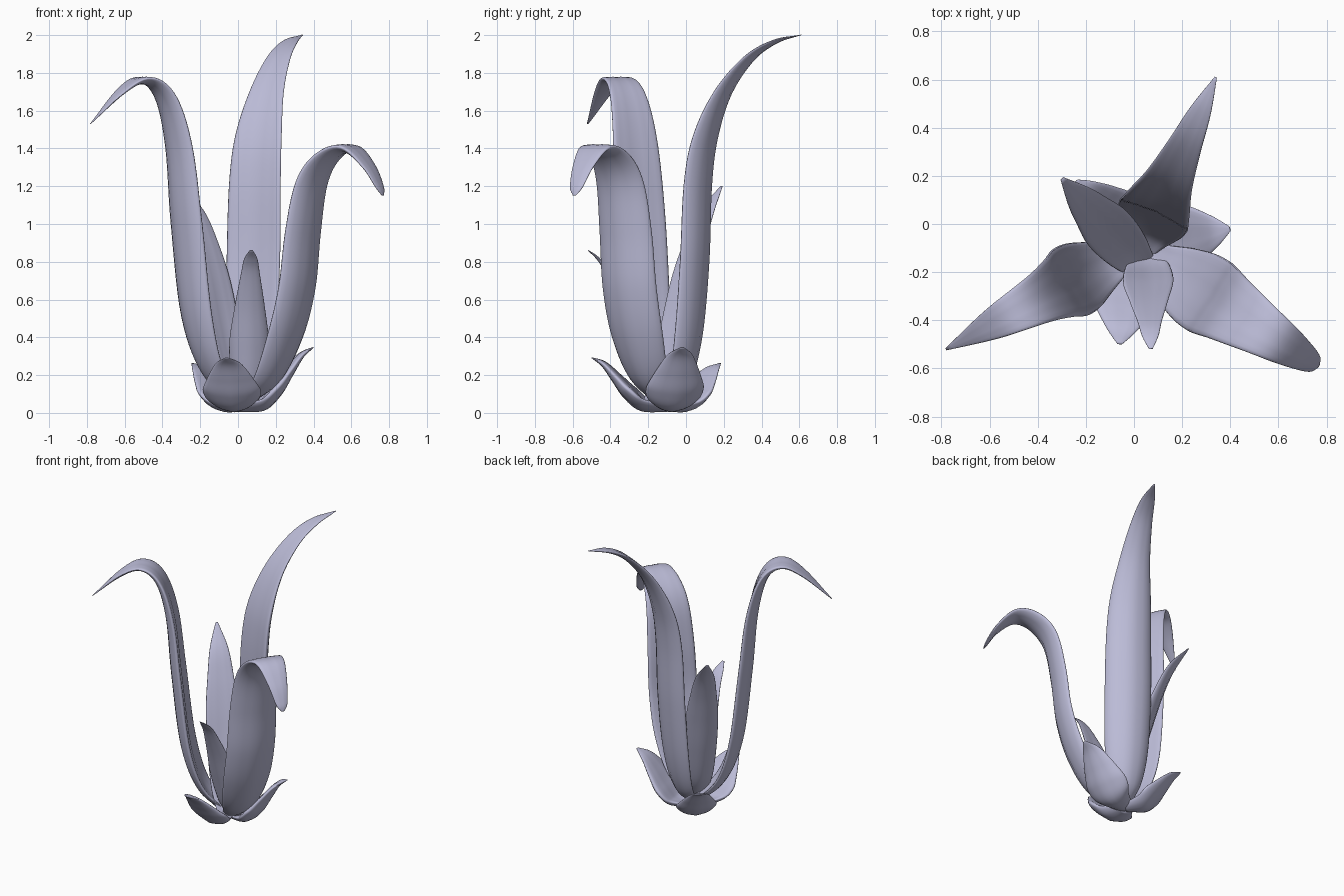
import bpy
import bmesh
import math
from mathutils import Vector

cube = bpy.data.objects.get("Cube")
if cube:
    bpy.data.objects.remove(cube, do_unlink=True)

# Single leaf colour
leaf_colour = (0.50, 0.50, 0.68, 1.0)
leaf_material = bpy.data.materials.new("pale_lavender")
leaf_material.use_nodes = True
leaf_material.diffuse_color = leaf_colour
leaf_material.node_tree.nodes["Principled BSDF"].inputs["Base Color"].default_value = leaf_colour

STEPS = 7      # samples between two profile points
RING = 24      # vertices around a leaf cross-section
CUP = 0.38     # how far the leaf edges curl inward at the base
THICK = 0.23   # half thickness relative to half width


def smooth_path(points):
    """Catmull-Rom interpolation through the profile points."""
    pts = [Vector(p) for p in points]
    pts = [pts[0] * 2 - pts[1]] + pts + [pts[-1] * 2 - pts[-2]]
    path = []
    for a, b, c, d in zip(pts, pts[1:], pts[2:], pts[3:]):
        for i in range(STEPS):
            t = i / STEPS
            path.append((b * 2 + (c - a) * t + (a * 2 - b * 5 + c * 4 - d) * t ** 2
                         + (b * 3 - a - c * 3 + d) * t ** 3) / 2)
    path.append(pts[-2])
    return path


def make_leaf(name, base, tip, profile):
    """Sweep a fleshy cupped section along a spine; profile = (reach, height, half width)."""
    base, tip = Vector((*base, 0)), Vector((*tip, 0))
    up = Vector((0, 0, 1))
    side = up.cross(tip - base).normalized()
    path = smooth_path(profile)
    spine = [base.lerp(tip, p.x) + up * p.y for p in path]
    last = len(spine) - 1

    bm = bmesh.new()
    rings = []
    for i, (centre, p) in enumerate(zip(spine, path)):
        tangent = (spine[min(i + 1, last)] - spine[max(i - 1, 0)]).normalized()
        outward = side.cross(tangent).normalized()
        width = max(p.z, 0.003)
        cup = CUP * (1 - p.x)   # leaves flatten toward the tip
        ring = []
        for k in range(RING):
            angle = math.tau * k / RING
            u = math.cos(angle)
            # cupped edges, rounded rim and faint lengthwise ribs
            depth = cup * u * u + THICK * (1 - math.sin(angle))
            depth -= 0.015 * math.cos(3 * math.pi * u) * (1 - u * u)
            ring.append(bm.verts.new(centre + side * width * u - outward * width * depth))
        rings.append(ring)

    for lower, upper in zip(rings, rings[1:]):
        for k in range(RING):
            n = (k + 1) % RING
            bm.faces.new((lower[k], lower[n], upper[n], upper[k]))
    bm.faces.new(rings[0])
    bm.faces.new(rings[-1])
    bmesh.ops.recalc_face_normals(bm, faces=bm.faces)
    for face in bm.faces:
        face.smooth = True

    mesh = bpy.data.meshes.new(name)
    bm.to_mesh(mesh)
    bm.free()
    mesh.materials.append(leaf_material)
    obj = bpy.data.objects.new(name, mesh)
    bpy.context.collection.objects.link(obj)


# Three long arching leaves
make_leaf("tall_back_leaf", (.02, -.1), (.34, .61), [
    (0, .03, .06), (.15, .15, .11), (.24, .4, .145), (.29, .8, .155), (.31, 1.2, .15),
    (.355, 1.45, .135), (.46, 1.68, .1), (.63, 1.86, .07), (.81, 1.955, .045), (1, 2, .005)])

make_leaf("right_arching_leaf", (0, -.1), (-.78, -.52), [
    (0, .03, .05), (.22, .2, .11), (.35, .5, .15), (.42, 1, .155), (.46, 1.4, .135),
    (.53, 1.65, .11), (.64, 1.74, .085), (.79, 1.685, .055), (1, 1.53, .005)])

make_leaf("left_arching_leaf", (.03, -.12), (.765, -.59), [
    (0, .03, .05), (.22, .15, .12), (.37, .38, .16), (.46, .65, .168), (.5, .95, .163),
    (.55, 1.2, .148), (.64, 1.33, .125), (.76, 1.375, .095), (.89, 1.29, .065),
    (.97, 1.19, .04), (1, 1.15, .01)])

# Two shorter inner leaves
make_leaf("short_front_leaf", (.055, -.14), (.07, -.52), [
    (0, .03, .05), (.2, .15, .09), (.38, .35, .105), (.55, .55, .08),
    (.74, .73, .05), (.87, .81, .035), (1, .86, .008)])

make_leaf("inner_back_leaf", (.02, -.16), (-.3, .19), [
    (0, .05, .06), (.2, .2, .09), (.38, .45, .105), (.53, .7, .105),
    (.66, .9, .085), (.8, 1.06, .06), (1, 1.2, .008)])

# Small cupped leaves around the base share one profile
base_profile = [(0, .005, .06), (.35, .012, .13), (.57, .08, .155),
                (.72, .165, .12), (.86, .245, .07), (1, .29, .01)]
for name, base, tip, height, width in (
        ("front_base_leaf", (-.01, -.1), (-.06, -.5), 1, 1),
        ("left_base_leaf", (0, -.09), (.4, -.02), 1.19, 1),
        ("back_base_leaf", (0, -.08), (-.24, .18), .9, .85)):
    make_leaf(name, base, tip, [(r, z * height, w * width) for r, z, w in base_profile])
